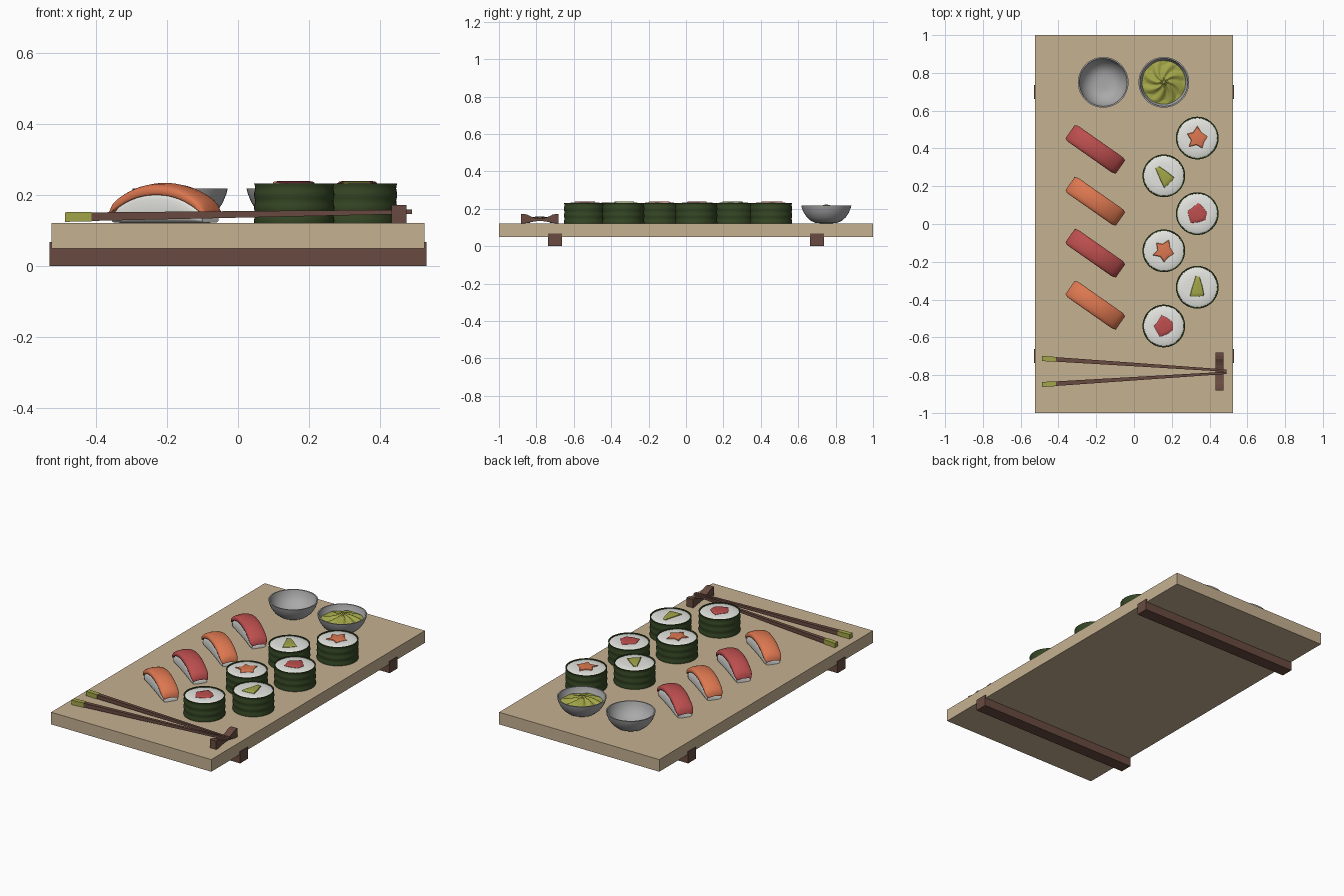
import bpy, bmesh, math
from math import sin, cos, pi, radians
from mathutils import Vector

if "Cube" in bpy.data.objects:
    bpy.data.objects.remove(bpy.data.objects["Cube"])


def material(name, rgb):
    m = bpy.data.materials.new(name)
    m.diffuse_color = (*rgb, 1)
    m.use_nodes = True
    m.node_tree.nodes["Principled BSDF"].inputs["Base Color"].default_value = m.diffuse_color
    return m


BOARD = material("pale wood", (0.56, 0.44, 0.285))
DARK = material("dark wood", (0.14, 0.07, 0.052))
NORI = material("seaweed green", (0.034, 0.06, 0.017))
RICE = material("rice white", (0.78, 0.78, 0.75))
SALMON = material("salmon orange", (0.72, 0.185, 0.08))
TUNA = material("tuna red", (0.50, 0.075, 0.075))
GREEN = material("wasabi green", (0.36, 0.38, 0.065))
GREY = material("bowl grey", (0.40, 0.40, 0.40))

TOP = 0.122  # height of the board surface


def loft(name, rings, mat, loc=(0, 0, 0), rot=0, smooth=None, caps=True):
    """Skin a list of equal-length point rings and cap both ends."""
    bm = bmesh.new()
    vs = [[bm.verts.new(p) for p in r] for r in rings]
    n = len(vs[0])
    for a, b in zip(vs, vs[1:]):
        for i in range(n):
            j = (i + 1) % n
            bm.faces.new((a[i], a[j], b[j], b[i]))
    if caps:
        bm.faces.new(vs[0])
        bm.faces.new(vs[-1])
    bmesh.ops.recalc_face_normals(bm, faces=bm.faces)
    me = bpy.data.meshes.new(name)
    bm.to_mesh(me)
    bm.free()
    ob = bpy.data.objects.new(name, me)
    bpy.context.collection.objects.link(ob)
    ob.location = loc
    ob.rotation_euler.z = rot
    me.materials.append(mat)
    if smooth:
        bpy.ops.object.select_all(action='DESELECT')
        ob.select_set(True)
        bpy.context.view_layer.objects.active = ob
        bpy.ops.object.shade_smooth_by_angle(angle=radians(smooth))
    return ob


def box(name, x, y, z, mat):
    ring = lambda h: [(x[0], y[0], h), (x[1], y[0], h), (x[1], y[1], h), (x[0], y[1], h)]
    return loft(name, [ring(z[0]), ring(z[1])], mat)


def lathe(name, profile, mat, loc, n=48, smooth=40, caps=True):
    rings = [[(r * cos(2 * pi * i / n), r * sin(2 * pi * i / n), z) for i in range(n)]
             for r, z in profile]
    return loft(name, rings, mat, loc, smooth=smooth, caps=caps)


# Serving board and its two feet
box("board", (-0.525, 0.525), (-1, 1), (0.05, TOP), BOARD)
for side, y in (("front", -0.7), ("back", 0.7)):
    box(side + "_foot", (-0.53, 0.53), (y - 0.037, y + 0.037), (0, 0.068), DARK)

# Bowls
BOWL = [(0.03, 0), (0.058, 0.002), (0.082, 0.013), (0.104, 0.032), (0.12, 0.056), (0.13, 0.08),
        (0.134, 0.096), (0.127, 0.096), (0.123, 0.08), (0.113, 0.057), (0.097, 0.036),
        (0.076, 0.019), (0.052, 0.01), (0.025, 0.008)]
for name, x in (("empty_bowl", -0.163), ("wasabi_bowl", 0.158)):
    lathe(name, BOWL, GREY, (x, 0.75, TOP))

# Wasabi mound with swirling ridges
rings = []
for k in range(25):
    t = 1 - k / 25
    ring = []
    for i in range(96):
        a = 2 * pi * i / 96
        ridge = 0.006 * sin(8 * a + 5.5 * t) * min(1, 2.5 * t) * min(1, 6 * (1.05 - t))
        ring.append((0.116 * t * cos(a), 0.116 * t * sin(a),
                     0.062 + 0.04 * (1 - t) ** 1.2 + ridge))
    rings.append(ring)
loft("wasabi", rings, GREEN, (0.158, 0.75, TOP), smooth=60)

# Sushi rolls: seaweed wrap, rice core, filling
SHAPES = {
    "salmon": (SALMON, [(-0.054, 0.022), (-0.022, 0.03), (0.0, 0.064), (0.022, 0.03), (0.055, 0.008),
                        (0.036, -0.02), (0.026, -0.054), (-0.004, -0.036), (-0.045, -0.046),
                        (-0.032, -0.012)]),
    "avocado": (GREEN, [(-0.008, 0.06), (0.012, 0.056), (0.026, 0.01), (0.037, -0.044),
                        (0.0, -0.05), (-0.04, -0.05), (-0.03, -0.01)]),
    "tuna": (TUNA, [(-0.05, 0.014), (-0.026, 0.03), (0.004, 0.058), (0.03, 0.034), (0.052, 0.004),
                    (0.042, -0.034), (0.004, -0.046), (-0.034, -0.05), (-0.044, -0.02)]),
}
ROLLS = [(0.335, 0.455, "salmon", 0), (0.158, 0.255, "avocado", 40), (0.335, 0.055, "tuna", 0),
         (0.158, -0.142, "salmon", -25), (0.335, -0.335, "avocado", 0), (0.158, -0.54, "tuna", 15)]
H = 0.11
for x, y, kind, turn in ROLLS:
    wrap = [(0.105, 0)]
    for k in range(17):
        t = k / 16
        wrap.append((0.1115 + 0.0016 * sin(t * 6 * pi + 0.6), H * t))
    wrap += [(0.106, H), (0.105, H - 0.008), (0.105, 0)]
    lathe("seaweed_wrap", wrap, NORI, (x, y, TOP), caps=False)
    lathe("roll_rice", [(0.1055, 0.001), (0.1055, H - 0.005), (0.098, H - 0.001), (0.06, H + 0.001),
                        (0.02, H + 0.002)], RICE, (x, y, TOP))
    mat, pts = SHAPES[kind]
    rings = [[(px * s, py * s, z) for px, py in pts]
             for s, z in ((1, 0.0005), (1, H + 0.003), (0.93, H + 0.006), (0.6, H + 0.008))]
    loft(kind + "_filling", rings, mat, (x, y, TOP), radians(turn), smooth=40)


# Nigiri: rice block with an arched slice of fish on top
def arch(u):
    """Height of the underside of the fish at u in -1..1."""
    return 0.026 + 0.057 * (1 - abs(u) ** 2.2)


def section(u, x, half, low, high, n=24, p=0.45):
    """Rounded cross-section, drooping towards its sides."""
    mid, hh = (low + high) / 2, (high - low) / 2
    pts = []
    for i in range(n):
        a = 2 * pi * i / n
        c, s = cos(a), sin(a)
        cy = math.copysign(abs(c) ** p, c)
        cz = math.copysign(abs(s) ** p, s)
        pts.append((x, half * cy, mid + hh * cz - 0.010 * cy * cy * u))
    return pts


for y, kind, mat in ((0.395, "tuna", TUNA), (0.12, "salmon", SALMON),
                     (-0.155, "tuna", TUNA), (-0.43, "salmon", SALMON)):
    rice, fish = [], []
    for k in range(25):
        u = -1 + k / 12
        e = max(0, (abs(u) - 0.85) / 0.15)          # rounds off both ends
        rice.append(section(0, 0.155 * u, 0.046 - 0.006 * e, 0, arch(u) + 0.004 - 0.006 * e))
        thick = 0.029 - 0.010 * e * e
        fish.append(section(1, 0.163 * u, 0.050 - 0.008 * e * e, arch(u),
                            arch(u) + thick))
    spot = (-0.205, y, TOP)
    loft("nigiri_rice", rice, RICE, spot, radians(-35), smooth=50)
    loft(kind + "_slice", fish, mat, spot, radians(-35), smooth=50)

# Chopstick rest: bow-tie profile pushed along x
N = 12
ys = [-0.1 + 0.2 * i / N for i in range(N + 1)]
dip = lambda y: max(0, 1 - (abs(y) / 0.072) ** 2)
outline = [(y, 0.05 - 0.024 * dip(y)) for y in ys] + [(y, 0.012 * dip(y)) for y in reversed(ys)]
loft("chopstick_rest", [[(x, y, z) for y, z in outline] for x in (0.432, 0.474)], DARK,
     (0, -0.781, TOP))

# Chopsticks: tapered square sticks with green handle ends
for y0, y1 in ((-0.712, -0.776), (-0.85, -0.788)):
    a, b = Vector((-0.487, y0, 0.138)), Vector((0.49, y1, 0.153))

    def square(t, extra=0):
        c, h = a.lerp(b, t), 0.0125 - 0.0065 * t + extra
        return [(c.x, c.y + sy * h, c.z + sz * h)
                for sy, sz in ((-1, -1), (1, -1), (1, 1), (-1, 1))]
    loft("chopstick", [square(0.075), square(1)], DARK)
    loft("chopstick_handle", [square(0, 0.001), square(0.077, 0.001)], GREEN)
